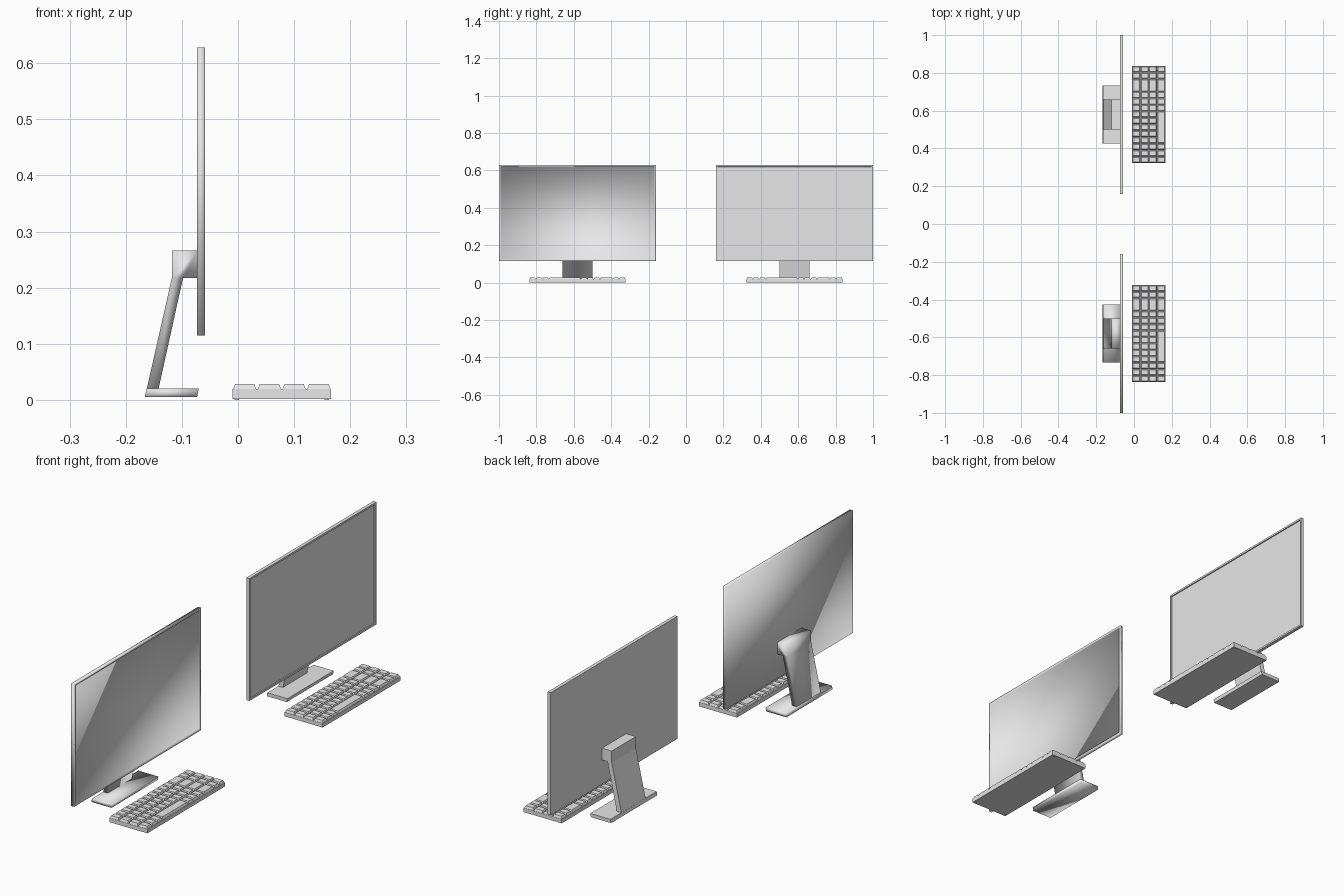
import bpy, bmesh

if "Cube" in bpy.data.objects:
    bpy.data.objects.remove(bpy.data.objects["Cube"])

grey = bpy.data.materials.new("light grey")
grey.diffuse_color = (0.8, 0.8, 0.8, 1)
grey.use_nodes = True
grey.node_tree.nodes["Principled BSDF"].inputs["Base Color"].default_value = grey.diffuse_color


def finish(bm, name, smooth=False):
    bmesh.ops.recalc_face_normals(bm, faces=bm.faces)
    for f in bm.faces:
        f.smooth = smooth
    me = bpy.data.meshes.new(name)
    bm.to_mesh(me)
    bm.free()
    me.materials.append(grey)
    ob = bpy.data.objects.new(name, me)
    bpy.context.collection.objects.link(ob)
    return ob


def prism(bm, profile, y0, y1):
    """Extrude an x-z profile along y."""
    a = [bm.verts.new((x, y0, z)) for x, z in profile]
    b = [bm.verts.new((x, y1, z)) for x, z in profile]
    bm.faces.new(a)
    bm.faces.new(b[::-1])
    n = len(profile)
    for i in range(n):
        j = (i + 1) % n
        bm.faces.new((a[i], b[i], b[j], a[j]))


def rect(x0, x1, z0, z1):
    return [(x0, z0), (x1, z0), (x1, z1), (x0, z1)]


def frustum(bm, x0, x1, y0, y1, z0, z1, taper):
    """Box whose top is drawn in by the taper; the bottom stays open."""
    def ring(d, z):
        return [bm.verts.new((x, y, z)) for x, y in
                ((x0 + d, y0 + d), (x1 - d, y0 + d), (x1 - d, y1 - d), (x0 + d, y1 - d))]
    lo, hi = ring(0, z0), ring(taper, z1)
    bm.faces.new(hi)
    bm.faces.new(lo[::-1])
    for i in range(4):
        j = (i + 1) % 4
        bm.faces.new((lo[i], lo[j], hi[j], hi[i]))


def monitor(cy, tag, smooth):
    # thin panel with a recessed screen
    bm = bmesh.new()
    prism(bm, rect(-0.073, -0.059, 0.115, 0.628), cy - 0.42, cy + 0.42)
    bmesh.ops.recalc_face_normals(bm, faces=bm.faces)
    front = [f for f in bm.faces if f.normal.x > 0.9]
    bmesh.ops.inset_region(bm, faces=front, thickness=0.011)
    bmesh.ops.inset_region(bm, faces=front, thickness=0.001, depth=-0.004)
    finish(bm, "display_panel_" + tag, smooth)

    # leaning leg with the mounting block on top
    bm = bmesh.new()
    prism(bm, [(-0.163, 0.018), (-0.142, 0.018), (-0.098, 0.217), (-0.073, 0.217),
               (-0.073, 0.266), (-0.118, 0.266), (-0.118, 0.217)], cy - 0.08, cy + 0.08)
    finish(bm, "stand_leg_" + tag, smooth)

    # flat foot with slanted ends
    bm = bmesh.new()
    prism(bm, [(-0.166, 0.005), (-0.073, 0.005), (-0.07, 0.02), (-0.163, 0.02)],
          cy - 0.153, cy + 0.153)
    finish(bm, "stand_foot_" + tag, smooth)


def keyboard(cy, tag):
    x0, x1, half = -0.01, 0.166, 0.257
    # case
    bm = bmesh.new()
    prism(bm, rect(x0, x1, 0.002, 0.019), cy - half, cy + half)
    finish(bm, "keyboard_case_" + tag)

    # key rows, widths in key units from left to right
    rows = [[1] * 11 + [2, 1, 1]] * 3 + [[1, 1, 1, 5, 1, 1, 1, 2, 1, 1]]
    pitch, unit, gap = (x1 - x0) / 4, 2 * half / 15, 0.001
    bm = bmesh.new()
    for r, widths in enumerate(rows):
        y = cy - half
        for w in widths:
            frustum(bm, x0 + r * pitch + gap, x0 + (r + 1) * pitch - gap,
                    y + gap, y + w * unit - gap, 0.0185, 0.0285, 0.004)
            y += w * unit
    finish(bm, "keyboard_keys_" + tag)

    # small pads under the corners
    bm = bmesh.new()
    for x in (x0 + 0.004, x1 - 0.012):
        for y in (cy - half + 0.004, cy + half - 0.012):
            prism(bm, rect(x, x + 0.008, 0, 0.003), y, y + 0.008)
    finish(bm, "keyboard_pads_" + tag)


for cy, tag, smooth in ((-0.58, "left", True), (0.58, "right", False)):
    monitor(cy, tag, smooth)
    keyboard(cy, tag)
